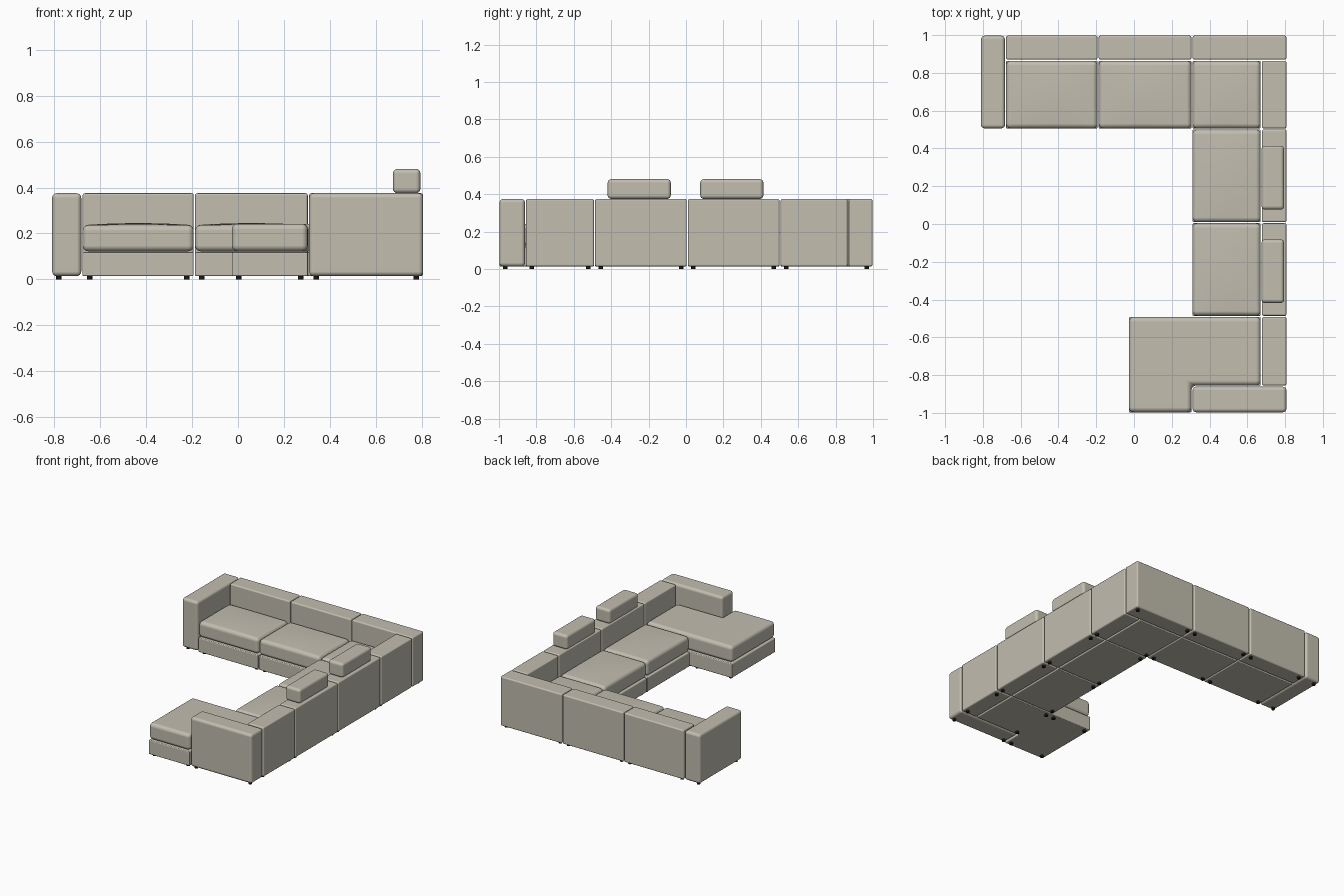
import bpy, bmesh

if "Cube" in bpy.data.objects:
    bpy.data.objects.remove(bpy.data.objects["Cube"])


def material(name, rgb, rough):
    m = bpy.data.materials.new(name)
    m.use_nodes = True
    m.diffuse_color = (*rgb, 1)
    bsdf = m.node_tree.nodes["Principled BSDF"]
    bsdf.inputs["Base Color"].default_value = (*rgb, 1)
    bsdf.inputs["Roughness"].default_value = rough
    return m


FABRIC = material("beige fabric", (0.54, 0.51, 0.43), 0.9)
BLACK = material("black plastic", (0.01, 0.01, 0.01), 0.5)
FLOOR, SEAM, SEAT, TOP = 0.014, 0.12, 0.236, 0.375
GAP = 0.003


def finish(bm, name, mat, bevel=0, segments=4):
    bmesh.ops.recalc_face_normals(bm, faces=bm.faces)
    mesh = bpy.data.meshes.new(name)
    bm.to_mesh(mesh)
    bm.free()
    mesh.materials.append(mat)
    ob = bpy.data.objects.new(name, mesh)
    bpy.context.collection.objects.link(ob)
    if bevel:
        mod = ob.modifiers.new("Soft edges", "BEVEL")
        mod.width, mod.segments = bevel, segments
        mod.limit_method, mod.angle_limit = "ANGLE", 0.8
        mod.harden_normals = True
    bpy.ops.object.select_all(action="DESELECT")
    ob.select_set(True)
    bpy.context.view_layer.objects.active = ob
    bpy.ops.object.shade_smooth_by_angle(angle=0.8)
    return ob


def prism(name, outline, z0, z1, bevel):
    bm = bmesh.new()
    face = bm.faces.new([bm.verts.new((x, y, z0)) for x, y in outline])
    new = bmesh.ops.extrude_face_region(bm, geom=[face])["geom"]
    for v in new:
        if isinstance(v, bmesh.types.BMVert):
            v.co.z = z1
    return finish(bm, name, FABRIC, bevel)


def block(name, x0, x1, y0, y1, z0, z1, bevel, gap=GAP):
    x0, x1, y0, y1 = x0 + gap, x1 - gap, y0 + gap, y1 - gap
    return prism(name, [(x0, y0), (x1, y0), (x1, y1), (x0, y1)], z0, z1, bevel)


def cushion(name, x0, x1, y0, y1):
    # Soft seat pad with a gently crowned top
    bm = bmesh.new()
    n = 8
    bmesh.ops.create_cube(bm, size=1)
    across = [e for e in bm.edges
              if abs(e.verts[0].co.z - e.verts[1].co.z) < 0.1]
    bmesh.ops.subdivide_edges(bm, edges=across, cuts=n, use_grid_fill=True)
    for v in bm.verts:
        u, w, top = v.co.x, v.co.y, v.co.z > 0
        crown = 0.009 * (1 - 4 * u * u) * (1 - 4 * w * w)
        v.co.x = (x0 + x1) / 2 + u * (x1 - x0 - 2 * GAP)
        v.co.y = (y0 + y1) / 2 + w * (y1 - y0 - 2 * GAP)
        v.co.z = SEAT + crown if top else SEAM + 0.002
    return finish(bm, name, FABRIC, 0.025, 5)


def feet(name, x0, x1, y0, y1, inset=0.033):
    for i, x in enumerate(sorted({x0 + inset, x1 - inset})):
        for j, y in enumerate(sorted({y0 + inset, y1 - inset})):
            bm = bmesh.new()
            bmesh.ops.create_cone(bm, cap_ends=True, segments=16,
                                  radius1=0.012, radius2=0.012, depth=0.018)
            bmesh.ops.translate(bm, verts=bm.verts, vec=(x, y, 0.009))
            finish(bm, f"{name}_foot_{i}{j}", BLACK)


def seat(name, x0, x1, y0, y1):
    block(name + "_base", x0, x1, y0, y1, FLOOR, SEAM - 0.002, 0.006)
    cushion(name + "_cushion", x0, x1, y0, y1)


# Module boundaries
LEFT, RIGHT, FRONT, BACK = -0.813, 0.81, -1.0, 1.0
ROW_X = [-0.68, -0.19, 0.307]
SIDE_X, ROW_Y, BACK_Y = 0.674, 0.503, 0.867
CHAISE_X, CHAISE_Y, ARM_Y = -0.03, -0.489, -0.858

# Rear row: three seats, each with a backrest
for i, (x0, x1) in enumerate(zip(ROW_X, ROW_X[1:] + [RIGHT])):
    block(f"rear_backrest_{i}", x0, x1, BACK_Y, BACK, FLOOR, TOP, 0.01)
    seat(f"rear_seat_{i}", x0, min(x1, SIDE_X), ROW_Y, BACK_Y)
    feet(f"rear_seat_{i}", x0, x1, ROW_Y, BACK)

# Side row: backrests along the model's left, two seats
SIDE_Y = [CHAISE_Y, 0.007, ROW_Y]
edges = [ARM_Y] + SIDE_Y + [BACK_Y]
for i, (y0, y1) in enumerate(zip(edges, edges[1:])):
    block(f"side_backrest_{i}", SIDE_X, RIGHT, y0, y1, FLOOR, TOP, 0.01)
for i, (y0, y1) in enumerate(zip(SIDE_Y, SIDE_Y[1:])):
    seat(f"side_seat_{i}", ROW_X[2], SIDE_X, y0, y1)
    feet(f"side_seat_{i}", ROW_X[2], RIGHT, y0, y1)

# Chaise wrapping around the end of the front arm
xs, xm, xe = CHAISE_X + GAP, ROW_X[2] - GAP, SIDE_X - GAP
y_front, y_arm, y_rear = FRONT + GAP, ARM_Y + GAP, CHAISE_Y - GAP
outline = [(xs, y_front), (xm, y_front), (xm, y_arm),
           (xe, y_arm), (xe, y_rear), (xs, y_rear)]
prism("chaise_base", outline, FLOOR, SEAM - 0.002, 0.006)
prism("chaise_cushion", outline, SEAM + 0.002, SEAT + 0.006, 0.026)
feet("chaise_front", CHAISE_X, ROW_X[2], FRONT, CHAISE_Y)
feet("chaise_side", ROW_X[2], RIGHT, ARM_Y, CHAISE_Y)

# Arms at both ends
block("right_arm", LEFT, ROW_X[0], ROW_Y, BACK, FLOOR, TOP, 0.02)
feet("right_arm", LEFT, LEFT + 0.066, ROW_Y, BACK)
block("front_arm", ROW_X[2], RIGHT, FRONT, ARM_Y, FLOOR, TOP, 0.02)
feet("front_arm", ROW_X[2], RIGHT, FRONT, FRONT + 0.066)

# Headrests on the side backrests
for name, y0 in (("front_headrest", -0.42), ("rear_headrest", 0.075)):
    block(name, SIDE_X, 0.796, y0, y0 + 0.34, TOP, 0.481, 0.02, 0.001)
